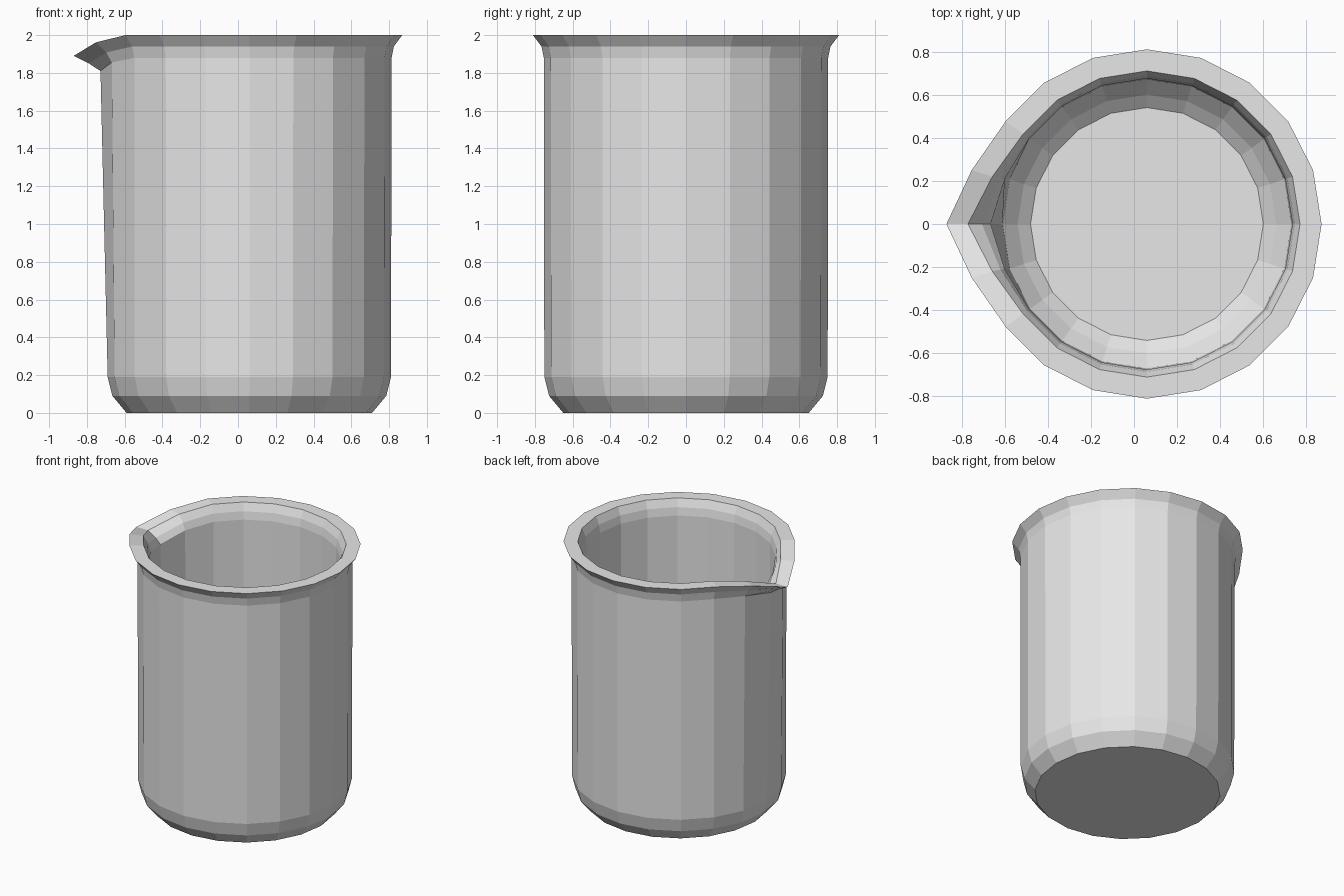
import bpy
import bmesh
import math

cube = bpy.data.objects.get("Cube")
if cube:
    bpy.data.objects.remove(cube, do_unlink=True)

SIDES = 20
CENTRE_X = 0.06

# Wall section from the underside, up the outside, over the rim, down to the floor:
# radius, height, how far the spout pulls the ring outwards and downwards
SECTION = [
    (0.65, 0.00, 0.00, 0.00),
    (0.725, 0.09, 0.00, 0.00),
    (0.75, 0.19, 0.00, 0.00),
    (0.753, 1.88, 0.035, 0.07),
    (0.765, 1.94, 0.085, 0.09),
    (0.81, 2.00, 0.12, 0.11),
    (0.71, 2.00, 0.12, 0.11),
    (0.685, 1.94, 0.08, 0.09),
    (0.675, 1.88, 0.05, 0.07),
    (0.67, 0.21, 0.00, 0.00),
    (0.60, 0.13, 0.00, 0.00),
    (0.54, 0.08, 0.00, 0.00),
]


def spout_weight(step):
    """Full pull at the spout tip, partial on its two neighbours."""
    return {0: 1.0, 1: 0.35}.get(abs(step - SIDES // 2), 0.0)


def make_ring(bm, radius, height, out, down):
    ring = []
    for step in range(SIDES):
        angle = math.tau * step / SIDES
        pull = spout_weight(step)
        ring.append(bm.verts.new((
            CENTRE_X + radius * math.cos(angle) - out * pull,
            radius * math.sin(angle),
            height - down * pull)))
    return ring


# Material
glass = bpy.data.materials.new("pale grey")
glass.use_nodes = True
colour = (0.8, 0.8, 0.8, 1.0)
glass.diffuse_color = colour
glass.node_tree.nodes["Principled BSDF"].inputs["Base Color"].default_value = colour

# Beaker body: bridged rings closed by the underside and the floor
bm = bmesh.new()
rings = [make_ring(bm, *row) for row in SECTION]
for low, high in zip(rings, rings[1:]):
    for i in range(SIDES):
        j = (i + 1) % SIDES
        bm.faces.new((low[i], low[j], high[j], high[i]))
bm.faces.new(list(reversed(rings[0])))
bm.faces.new(rings[-1])
bmesh.ops.recalc_face_normals(bm, faces=bm.faces)

mesh = bpy.data.meshes.new("beaker")
bm.to_mesh(mesh)
bm.free()
mesh.materials.append(glass)
beaker = bpy.data.objects.new("beaker", mesh)
bpy.context.collection.objects.link(beaker)
